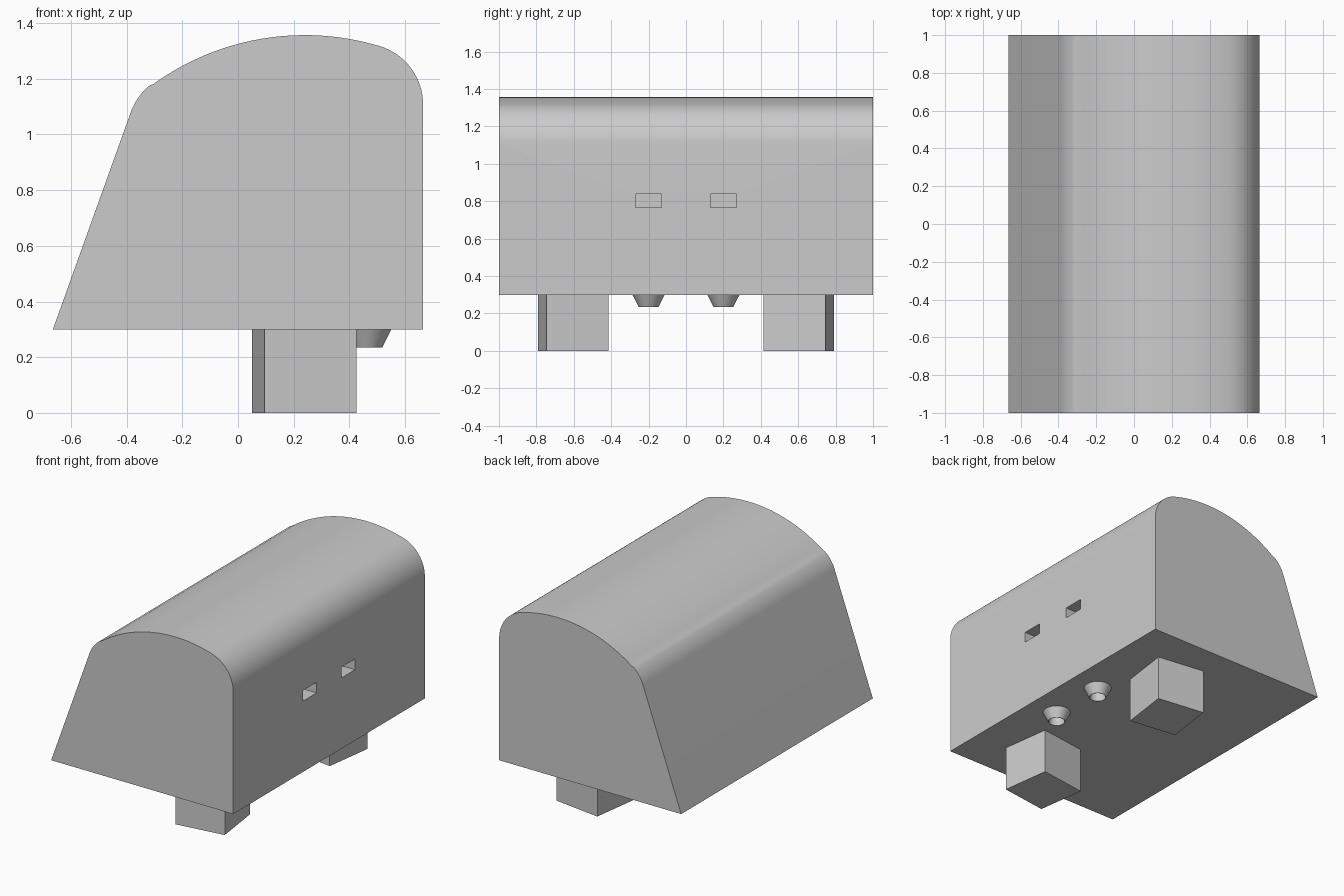
import bpy
import bmesh
from math import cos, sin, radians
from mathutils import Matrix, Vector

default = bpy.data.objects.get("Cube")
if default:
    bpy.data.objects.remove(default, do_unlink=True)

GREY = (0.6, 0.6, 0.6, 1)
grey = bpy.data.materials.new("plain grey")
grey.use_nodes = True
grey.diffuse_color = GREY
grey.node_tree.nodes["Principled BSDF"].inputs["Base Color"].default_value = GREY


def make_object(name, bm, matrix=Matrix.Identity(4)):
    bmesh.ops.recalc_face_normals(bm, faces=bm.faces)
    mesh = bpy.data.meshes.new(name)
    bm.to_mesh(mesh)
    bm.free()
    mesh.materials.append(grey)
    obj = bpy.data.objects.new(name, mesh)
    obj.matrix_world = matrix
    bpy.context.collection.objects.link(obj)
    return obj


def box(name, center, size, turn=0):
    bm = bmesh.new()
    bmesh.ops.create_cube(bm, size=1, matrix=Matrix.Diagonal((*size, 1)))
    place = Matrix.Translation(center) @ Matrix.Rotation(radians(turn), 4, 'Z')
    return make_object(name, bm, place)


def cone(name, center, bottom, top, depth):
    bm = bmesh.new()
    bmesh.ops.create_cone(bm, cap_ends=True, segments=48, radius1=bottom,
                          radius2=top, depth=depth)
    return make_object(name, bm, Matrix.Translation(center))


def cut(target, cutter):
    cutter.hide_render = True
    cutter.hide_set(True)
    cutter.display_type = 'WIRE'
    mod = target.modifiers.new("cut", 'BOOLEAN')
    mod.operation = 'DIFFERENCE'
    mod.solver = 'EXACT'
    mod.object = cutter


def smooth(obj):
    bpy.ops.object.select_all(action='DESELECT')
    obj.select_set(True)
    bpy.context.view_layer.objects.active = obj
    bpy.ops.object.shade_smooth_by_angle(angle=radians(25))


def arc(cx, cz, radius, start, end, steps):
    angles = [radians(start + (end - start) * i / steps) for i in range(steps + 1)]
    return [(cx + radius * cos(a), cz + radius * sin(a)) for a in angles]


# Body: straight back, sloping face and a crowned top with rounded shoulders
profile = [(-0.665, 0.3), (0.665, 0.3)]
profile += arc(0.445, 1.107, 0.22, 0, 73.2, 16)
profile += arc(0.24, 0.427, 0.93, 73.2, 125.8, 24)[1:]
profile += arc(-0.178, 1.006, 0.22, 125.8, 160.3, 10)[1:]
bm = bmesh.new()
face = bm.faces.new([bm.verts.new((x, -1, z)) for x, z in profile])
extruded = bmesh.ops.extrude_face_region(bm, geom=[face])["geom"]
bmesh.ops.translate(bm, vec=Vector((0, 2, 0)),
                    verts=[v for v in extruded if isinstance(v, bmesh.types.BMVert)])
body = make_object("body", bm)

for side, label in ((-1, "front"), (1, "back")):
    # Square foot, turned slightly about its own axis
    box(label + "_foot", (0.2375, side * 0.6025, 0.15), (0.333, 0.333, 0.3), -side * 7.8)

    # Tapered boss with a hole up its middle
    boss = cone(label + "_boss", (0.465, side * 0.2, 0.2675), 0.053, 0.086, 0.065)
    hole = cone(label + "_hole_cutter", (0.465, side * 0.2, 0.3), 0.05, 0.05, 0.2)
    cut(boss, hole)
    cut(body, hole)
    smooth(boss)

    # Slot in the upright side
    slot = box(label + "_slot_cutter", (0.665, side * 0.2, 0.803), (0.24, 0.14, 0.07))
    cut(body, slot)

smooth(body)
